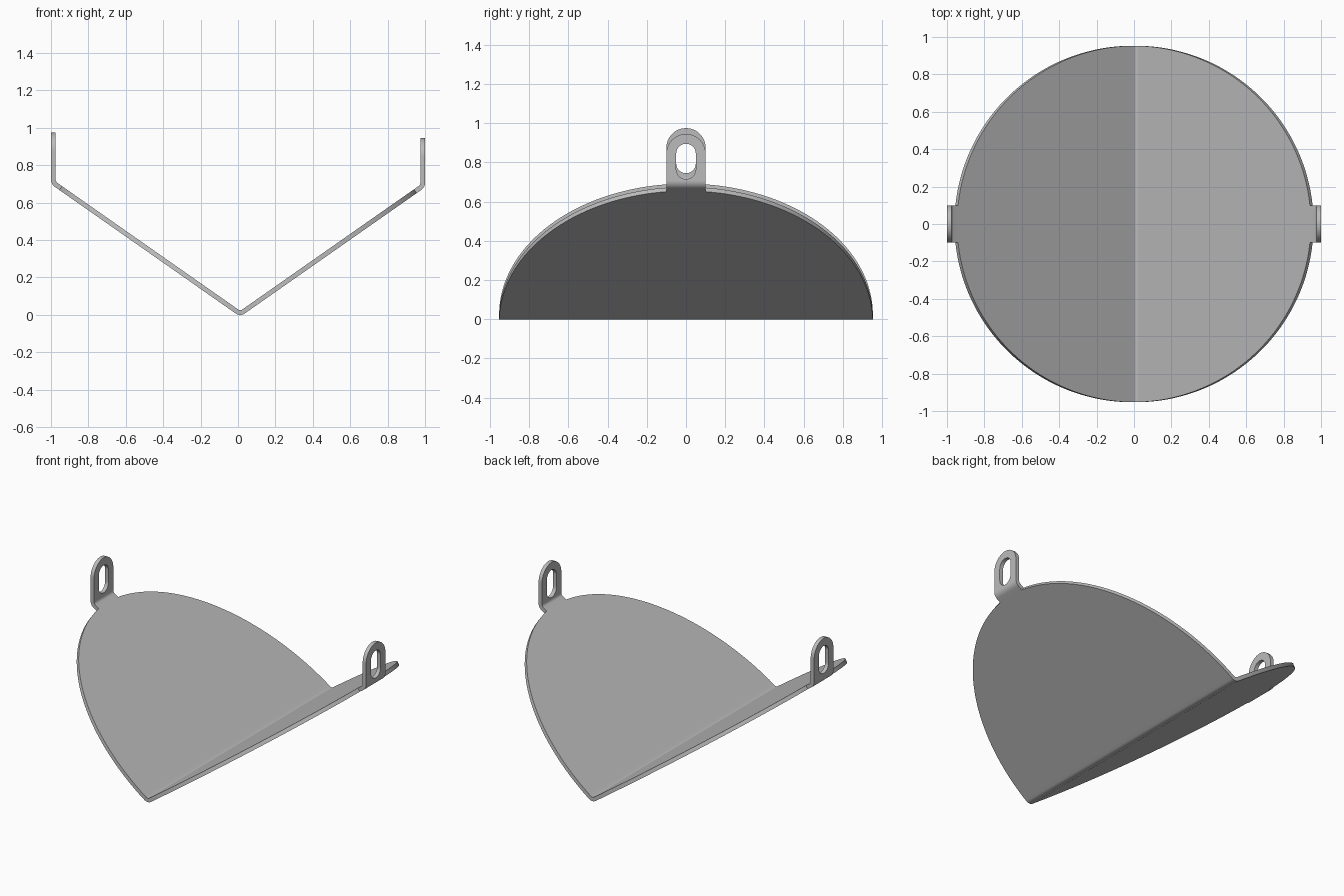
import bpy, bmesh
from math import sin, cos, tan, radians, sqrt, acos, pi

if "Cube" in bpy.data.objects:
    bpy.data.objects.remove(bpy.data.objects["Cube"], do_unlink=True)

THICK = 0.025
RADIUS = 0.953          # round outline of the folded plate
FOLD_X = 0.012          # position of the central fold
SLOPE = radians(35)
FOLD_R, BEND_R = 0.03, 0.035
TAB_X, TAB_W, SLOT_W = 1 - THICK / 2, 0.1, 0.05
APEX_Z = THICK / 2 - FOLD_R * (1 / cos(SLOPE) - 1)


def plate_z(x):
    """Height of the V-shaped sheet, rounded at the fold."""
    d = abs(x - FOLD_X)
    if d < FOLD_R * sin(SLOPE):
        return APEX_Z + FOLD_R / cos(SLOPE) - sqrt(FOLD_R ** 2 - d * d)
    return APEX_Z + d * tan(SLOPE)


def round_end(z, centre, radius):
    return sqrt(max(0, radius ** 2 - max(0, z - centre) ** 2))


def tab(side, top):
    """Stations (x, z, half width, slot half width) from the bend to the tip."""
    corner = APEX_Z + abs(side * TAB_X - FOLD_X) * tan(SLOPE)
    bend_z = corner + BEND_R * tan((pi / 2 - SLOPE) / 2)
    rows = []
    for i in range(9):
        a = (SLOPE - pi / 2) * (1 - i / 8)
        rows.append((side * (TAB_X - BEND_R + BEND_R * cos(a)),
                     bend_z + BEND_R * sin(a), TAB_W, 0))
    high, low = top - TAB_W, top - 0.18
    heights = set()
    for i in range(13):
        s = sin(i / 12 * pi / 2)
        heights |= {round(high + TAB_W * s, 5), round(high + SLOT_W * s, 5),
                    round(low - SLOT_W * s, 5)}
    for z in sorted(heights):
        w = round_end(z, high, TAB_W)
        h = min(round_end(z, high, SLOT_W), round_end(-z, -low, SLOT_W))
        rows.append((side * TAB_X, z, w, h if h > 0.003 else 0))
    return rows


# Plate stations: even steps round the circle, plus the fold curve
limit = acos(TAB_W / RADIUS)
xs = [RADIUS * sin(limit * i / 60) for i in range(-60, 61)]
bend = FOLD_R * sin(SLOPE)
xs = [x for x in xs if abs(x - FOLD_X) > bend + 0.003]
xs += [FOLD_X + bend * i / 5 for i in range(-5, 6)]
plate = [(x, plate_z(x), sqrt(RADIUS ** 2 - x * x), 0) for x in sorted(xs)]
stations = tab(-1, 0.975)[::-1] + plate + tab(1, 0.945)

# Skin the stations as one sheet, leaving the slots open
bm = bmesh.new()
grid = [[bm.verts.new((x, y, z)) for y in (-w, -h, h, w)] for x, z, w, h in stations]
for i in range(len(grid) - 1):
    a, b = grid[i], grid[i + 1]
    slot = stations[i][3] > 0 or stations[i + 1][3] > 0
    for k in range(3):
        if not (k == 1 and slot):
            bm.faces.new((a[k], b[k], b[k + 1], a[k + 1]))
bmesh.ops.remove_doubles(bm, verts=bm.verts, dist=0.00005)
mesh = bpy.data.meshes.new("folded_plate")
bm.to_mesh(mesh)
bm.free()
sheet = bpy.data.objects.new("folded_plate_with_tabs", mesh)
bpy.context.collection.objects.link(sheet)

# Plain grey metal
grey = bpy.data.materials.new("grey_metal")
grey.use_nodes = True
colour = (0.5, 0.5, 0.5, 1)
grey.diffuse_color = colour
grey.node_tree.nodes["Principled BSDF"].inputs["Base Color"].default_value = colour
mesh.materials.append(grey)

# Sheet thickness and shading
bpy.ops.object.select_all(action="DESELECT")
sheet.select_set(True)
bpy.context.view_layer.objects.active = sheet
solid = sheet.modifiers.new("thickness", "SOLIDIFY")
solid.thickness = THICK
solid.offset = 0
solid.use_even_offset = True
bpy.ops.object.modifier_apply(modifier=solid.name)
bpy.ops.object.shade_smooth_by_angle(angle=radians(30))
